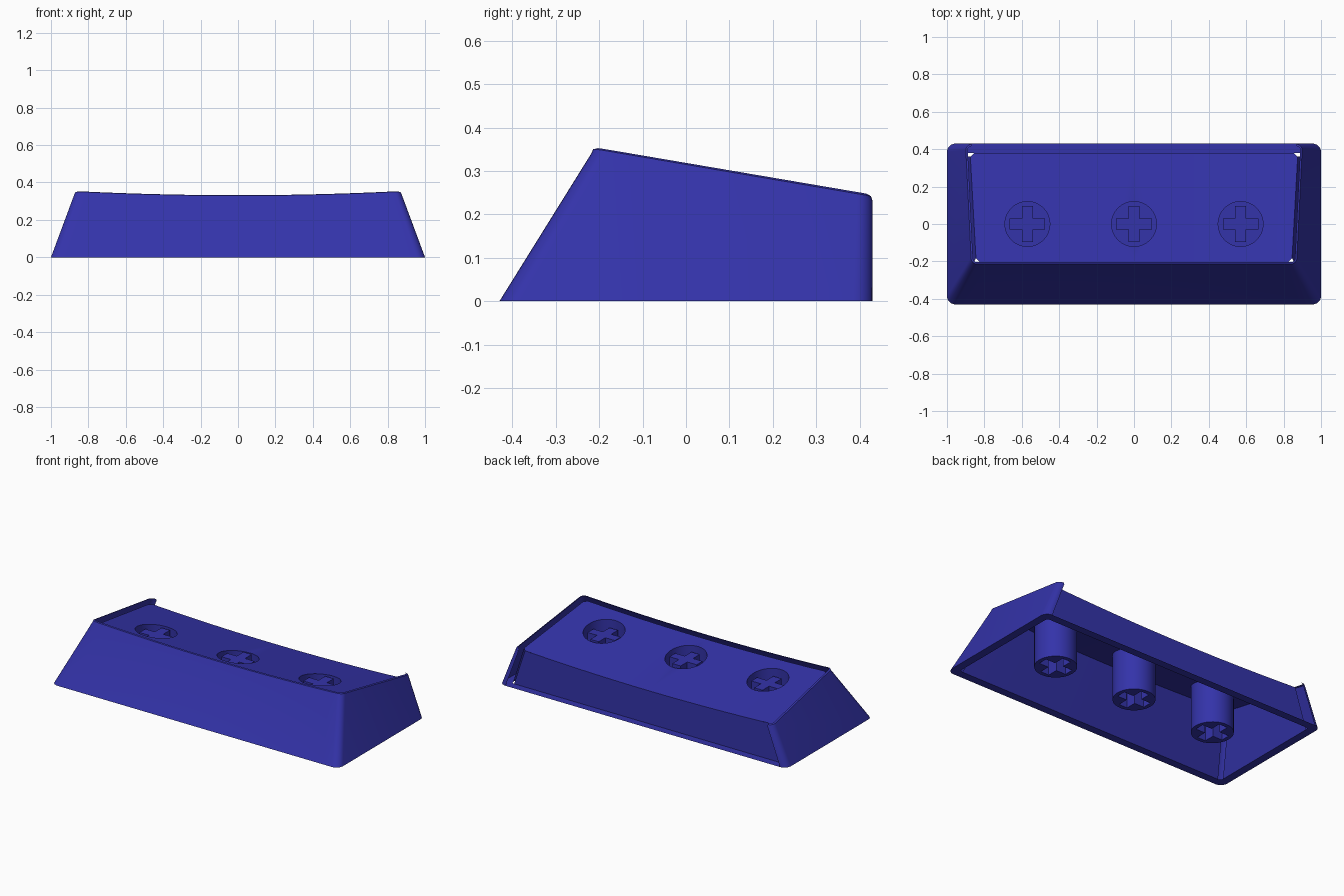
import bpy, bmesh, math

cube = bpy.data.objects.get("Cube")
if cube:
    bpy.data.objects.remove(cube, do_unlink=True)

blue = bpy.data.materials.new("deep blue plastic")
blue.use_nodes = True
COLOR = (0.034, 0.033, 0.40, 1)
blue.diffuse_color = COLOR
blue.node_tree.nodes["Principled BSDF"].inputs["Base Color"].default_value = COLOR

STEM_X = (-0.57, 0, 0.57)
STEM_R = 0.12


def top_z(x, y):
    """Sloped top surface with a shallow dish along its length."""
    return 0.355 - 0.171 * (y + 0.21) - 0.022 * max(0, 1 - (x / 0.87) ** 2)


def ceiling_z(x, y):
    return top_z(x, y) - 0.025


def finish(name, bm, angle=35):
    bmesh.ops.recalc_face_normals(bm, faces=bm.faces)
    mesh = bpy.data.meshes.new(name)
    bm.to_mesh(mesh)
    bm.free()
    mesh.materials.append(blue)
    obj = bpy.data.objects.new(name, mesh)
    bpy.context.collection.objects.link(obj)
    bpy.ops.object.select_all(action="DESELECT")
    obj.select_set(True)
    bpy.context.view_layer.objects.active = obj
    bpy.ops.object.shade_smooth_by_angle(angle=math.radians(angle))
    return obj


def outline(front_x, back_x, front_y, back_y, r, inset=0, steps=6, front_cuts=32):
    """Rounded outline running from the back, round the front, to the back."""
    half = []
    for cx, cy, start in ((back_x, back_y - r, 90), (front_x, front_y + r, 0)):
        for i in range(steps + 1):
            a = math.radians(start - 90 * i / steps)
            half.append((cx - r + (r - inset) * math.cos(a), cy + (r - inset) * math.sin(a)))
    x, y = half[-1]
    front = [(x - 2 * x * i / front_cuts, y) for i in range(1, front_cuts)]
    return half + front + [(-px, py) for px, py in reversed(half)]


def loft(bm, rings, closed=False):
    rows = [[bm.verts.new(p) for p in ring] for ring in rings]
    for low, high in zip(rows, rows[1:]):
        n = len(low)
        for i in range(n if closed else n - 1):
            j = (i + 1) % n
            bm.faces.new((low[i], low[j], high[j], high[i]))
    return rows


def edge_loop(bm, points):
    verts = [bm.verts.new(p) for p in points]
    edges = [bm.edges.new((v, verts[i - 1])) for i, v in enumerate(verts)]
    return verts, edges


def circle(cx):
    return [(cx + STEM_R * math.cos(math.tau * i / 48), STEM_R * math.sin(math.tau * i / 48))
            for i in range(48)]


# Outer shell: front, sides and rounded corners, with a rolled top lip
base = outline(1, 1, -0.43, 0.43, 0.045)
rings = [[(x, y, 0) for x, y in base]]
for inset, drop in ((0, 0.014), (0.004, 0.004), (0.014, 0)):
    edge = outline(0.875, 0.903, -0.218, 0.43, 0.035, inset)
    rings.append([(x, y, top_z(x, y) - drop) for x, y in edge])
bm = bmesh.new()
loft(bm, rings)
finish("outer_shell", bm)

# Flat rim under the walls
bm = bmesh.new()
inner = outline(0.95, 0.95, -0.38, 0.38, 0.02)
loft(bm, [[(x, y, 0) for x, y in base], [(x, y, 0) for x, y in inner]], closed=True)
finish("bottom_rim", bm)

# Inner walls: four panels leaving narrow open corners
C = 0.02
FX, BX, FY, BY = 0.845, 0.875, -0.203, 0.38
panels = {
    "inner_front_wall": ((-0.95 + C, -0.38), (0.95 - C, -0.38), (-FX + C, FY), (FX - C, FY)),
    "inner_back_wall": ((-0.95 + C, 0.38), (0.95 - C, 0.38), (-BX + C, BY), (BX - C, BY)),
    "inner_left_wall": ((0.95, -0.38 + C), (0.95, 0.38 - C), (FX, FY + C), (BX, BY - C)),
    "inner_right_wall": ((-0.95, -0.38 + C), (-0.95, 0.38 - C), (-FX, FY + C), (-BX, BY - C)),
}
CUTS = 32
for name, (a, b, c, d) in panels.items():
    def along(p, q):
        return [(p[0] + (q[0] - p[0]) * i / CUTS, p[1] + (q[1] - p[1]) * i / CUTS)
                for i in range(CUTS + 1)]
    bm = bmesh.new()
    loft(bm, [[(x, y, 0) for x, y in along(a, b)],
              [(x, y, ceiling_z(x, y)) for x, y in along(c, d)]])
    finish(name, bm)

# Ceiling: dished plate with a round opening over each stem
bm = bmesh.new()
right_side = [(FX - C, FY), (FX, FY + C), (BX, BY - C), (BX - C, BY)]
border = right_side + [(-x, y) for x, y in reversed(right_side)]
edges = edge_loop(bm, [(x, y, 0) for x, y in border])[1]
for sx in STEM_X:
    edges += edge_loop(bm, [(x, y, 0) for x, y in circle(sx)])[1]
bmesh.ops.triangle_fill(bm, use_beauty=True, edges=edges)
for i in range(1, CUTS):
    x = (FX - C) * (2 * i / CUTS - 1)
    bmesh.ops.bisect_plane(bm, geom=bm.verts[:] + bm.edges[:] + bm.faces[:],
                           plane_co=(x, 0, 0), plane_no=(1, 0, 0))
bmesh.ops.triangulate(bm, faces=bm.faces[:])
for v in bm.verts:
    v.co.z = ceiling_z(v.co.x, v.co.y)
finish("ceiling", bm)

# Stems: hollow tubes with a capped cross socket rising from the foot
L, W = 0.095, 0.029
quarter = [(L, -W), (L, W), (W, W)]
cross = []
for k in range(4):
    ca, sa = round(math.cos(k * math.pi / 2)), round(math.sin(k * math.pi / 2))
    cross += [(x * ca - y * sa, x * sa + y * ca) for x, y in quarter]
for sx, name in zip(STEM_X, ("right_stem", "middle_stem", "left_stem")):
    bm = bmesh.new()
    tube = loft(bm, [[(x, y, 0) for x, y in circle(sx)],
                     [(x, y, ceiling_z(x, y)) for x, y in circle(sx)]], closed=True)
    socket = loft(bm, [[(sx + x, y, z) for x, y in cross] for z in (0, 0.26)], closed=True)
    bm.faces.new(socket[1])
    foot = [bm.edges.get((ring[i], ring[i - 1]))
            for ring in (tube[0], socket[0]) for i in range(len(ring))]
    bmesh.ops.triangle_fill(bm, use_beauty=True, edges=foot)
    finish(name, bm)
